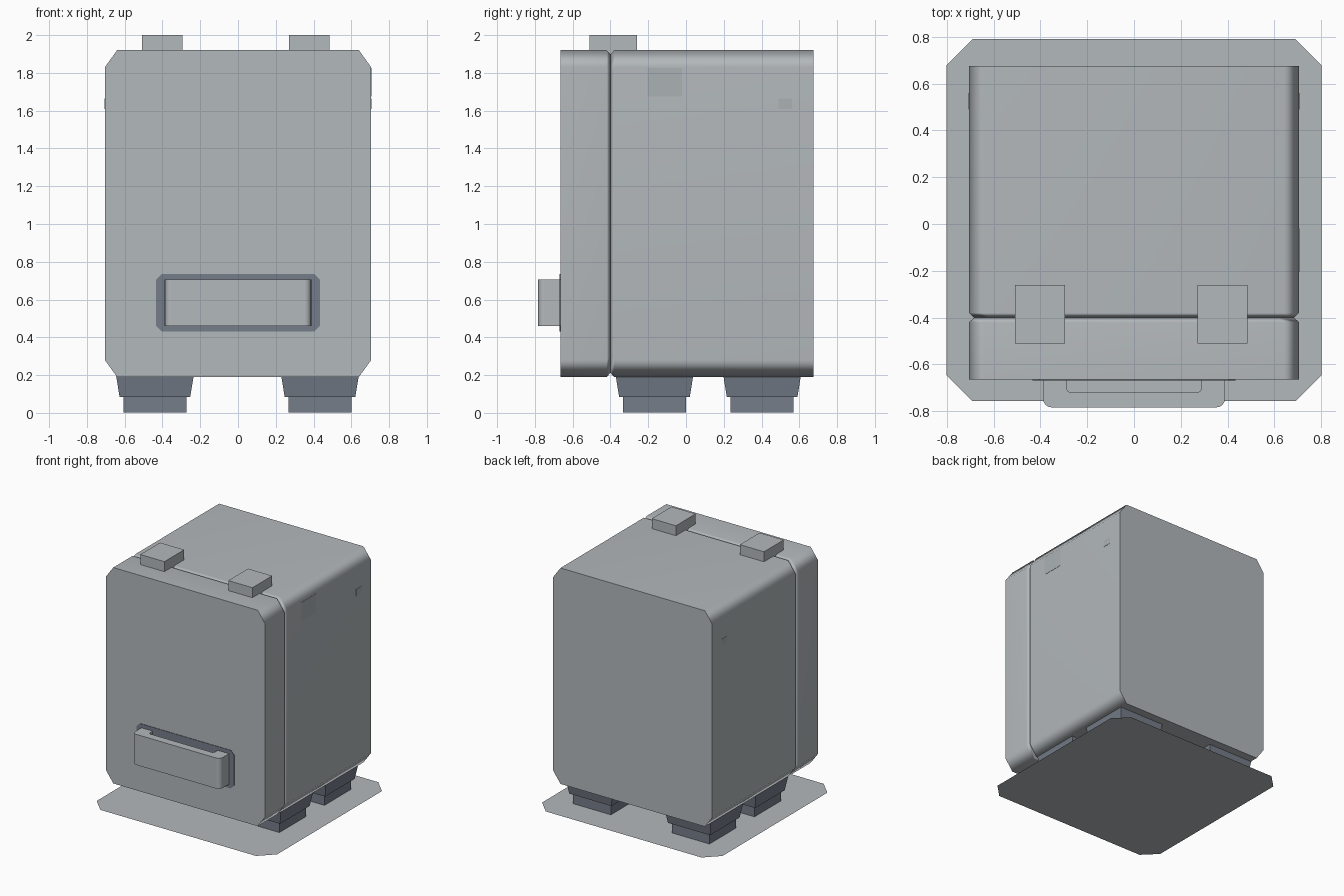
import bpy
import bmesh
import math
from mathutils import Vector

old = bpy.data.objects.get("Cube")
if old:
    bpy.data.objects.remove(old, do_unlink=True)


def material(name, rgb):
    m = bpy.data.materials.new(name)
    m.use_nodes = True
    m.diffuse_color = (*rgb, 1)
    m.node_tree.nodes["Principled BSDF"].inputs["Base Color"].default_value = (*rgb, 1)
    return m


light_grey = material("light grey", (0.45, 0.48, 0.50))
panel_grey = material("panel grey", (0.41, 0.44, 0.46))
slate = material("slate grey", (0.18, 0.205, 0.25))


def finish(name, bm, mat, smooth=False):
    bmesh.ops.recalc_face_normals(bm, faces=bm.faces)
    mesh = bpy.data.meshes.new(name)
    bm.to_mesh(mesh)
    bm.free()
    mesh.materials.append(mat)
    ob = bpy.data.objects.new(name, mesh)
    bpy.context.collection.objects.link(ob)
    if smooth:
        mesh.shade_smooth()
        mesh.set_sharp_from_angle(angle=math.radians(60))
        weighted = ob.modifiers.new("even shading", "WEIGHTED_NORMAL")
        weighted.keep_sharp = True
    return ob


def loft(name, rings, mat, smooth=False):
    """Skin a stack of matching outlines and close both ends."""
    bm = bmesh.new()
    loops = [[bm.verts.new(p) for p in ring] for ring in rings]
    for a, b in zip(loops, loops[1:]):
        for i in range(len(a)):
            j = (i + 1) % len(a)
            bm.faces.new((a[i], a[j], b[j], b[i]))
    bm.faces.new(loops[0])
    bm.faces.new(loops[-1])
    return finish(name, bm, mat, smooth)


def octagon(u0, u1, v0, v1, cu, cv):
    """Rectangle with cut corners."""
    return [(u0 + cu, v0), (u1 - cu, v0), (u1, v0 + cv), (u1, v1 - cv),
            (u1 - cu, v1), (u0 + cu, v1), (u0, v1 - cv), (u0, v0 + cv)]


def box(name, lo, hi, mat):
    ring = [(lo[0], lo[1]), (hi[0], lo[1]), (hi[0], hi[1]), (lo[0], hi[1])]
    return loft(name, [[(x, y, z) for x, y in ring] for z in (lo[2], hi[2])], mat)


def body_ring(y, inset):
    outline = octagon(-0.705 + inset, 0.705 - inset, 0.19 + inset, 1.92 - inset, 0.065, 0.09)
    return [(x, y, z) for x, z in outline]


# Cabinet body and front door, meeting in a bevelled groove
loft("body", [body_ring(-0.40, 0.022), body_ring(-0.38, 0), body_ring(0.675, 0)],
     light_grey, True)
loft("door", [body_ring(-0.665, 0), body_ring(-0.42, 0), body_ring(-0.40, 0.022)],
     light_grey, True)

# Dark surround behind the handle
surround = octagon(-0.433, 0.433, 0.43, 0.735, 0.03, 0.03)
loft("handle_surround", [[(x, y, z) for x, z in surround] for y in (-0.669, -0.66)], slate)


# Pull handle: bracket outline with rounded corners, extruded upward
def bracket_side(half, front, radius, back):
    pts = [(half, back)]
    for k in range(5):
        a = k * math.pi / 8
        pts.append((half - radius + radius * math.cos(a), front + radius - radius * math.sin(a)))
    return pts + [(-x, y) for x, y in reversed(pts)]


outer = bracket_side(0.388, -0.783, 0.035, -0.662)
inner = bracket_side(0.288, -0.72, 0.02, -0.662)
bm = bmesh.new()
low = [[bm.verts.new((x, y, 0.46)) for x, y in line] for line in (outer, inner)]
for i in range(len(outer) - 1):
    bm.faces.new((low[0][i], low[0][i + 1], low[1][i + 1], low[1][i]))
raised = bmesh.ops.extrude_face_region(bm, geom=bm.faces[:])
bmesh.ops.translate(bm, vec=Vector((0, 0, 0.245)),
                    verts=[g for g in raised["geom"] if isinstance(g, bmesh.types.BMVert)])
finish("handle", bm, light_grey, True)

# Top latches bridging the groove
for side, x in (("right", -0.402), ("left", 0.378)):
    box("latch_" + side, (x - 0.107, -0.51, 1.89), (x + 0.107, -0.26, 2.0), light_grey)


# Feet: tapered block on a smaller pad
def square(x, y, z, half):
    return [(x - half, y - half, z), (x + half, y - half, z),
            (x + half, y + half, z), (x - half, y + half, z)]


for side, x in (("right", -0.44), ("left", 0.434)):
    for end, y in (("front", -0.167), ("back", 0.403)):
        label = f"{end}_{side}"
        loft("foot_block_" + label, [square(x, y, 0.085, 0.187), square(x, y, 0.195, 0.205)], slate)
        loft("foot_pad_" + label, [square(x, y, 0.002, 0.167), square(x, y, 0.09, 0.167)], slate)

# Faint side panels
box("side_panel_large", (0.70, -0.205, 1.675), (0.707, -0.02, 1.825), panel_grey)
for side, s in (("right", -1), ("left", 1)):
    x0, x1 = sorted((s * 0.70, s * 0.707))
    box("side_panel_small_" + side, (x0, 0.49, 1.61), (x1, 0.56, 1.665), panel_grey)

# Flat ground plate with cut corners
bm = bmesh.new()
bm.faces.new([bm.verts.new((x, y, 0)) for x, y in octagon(-0.8, 0.8, -0.757, 0.79, 0.11, 0.11)])
finish("base_plate", bm, light_grey)
